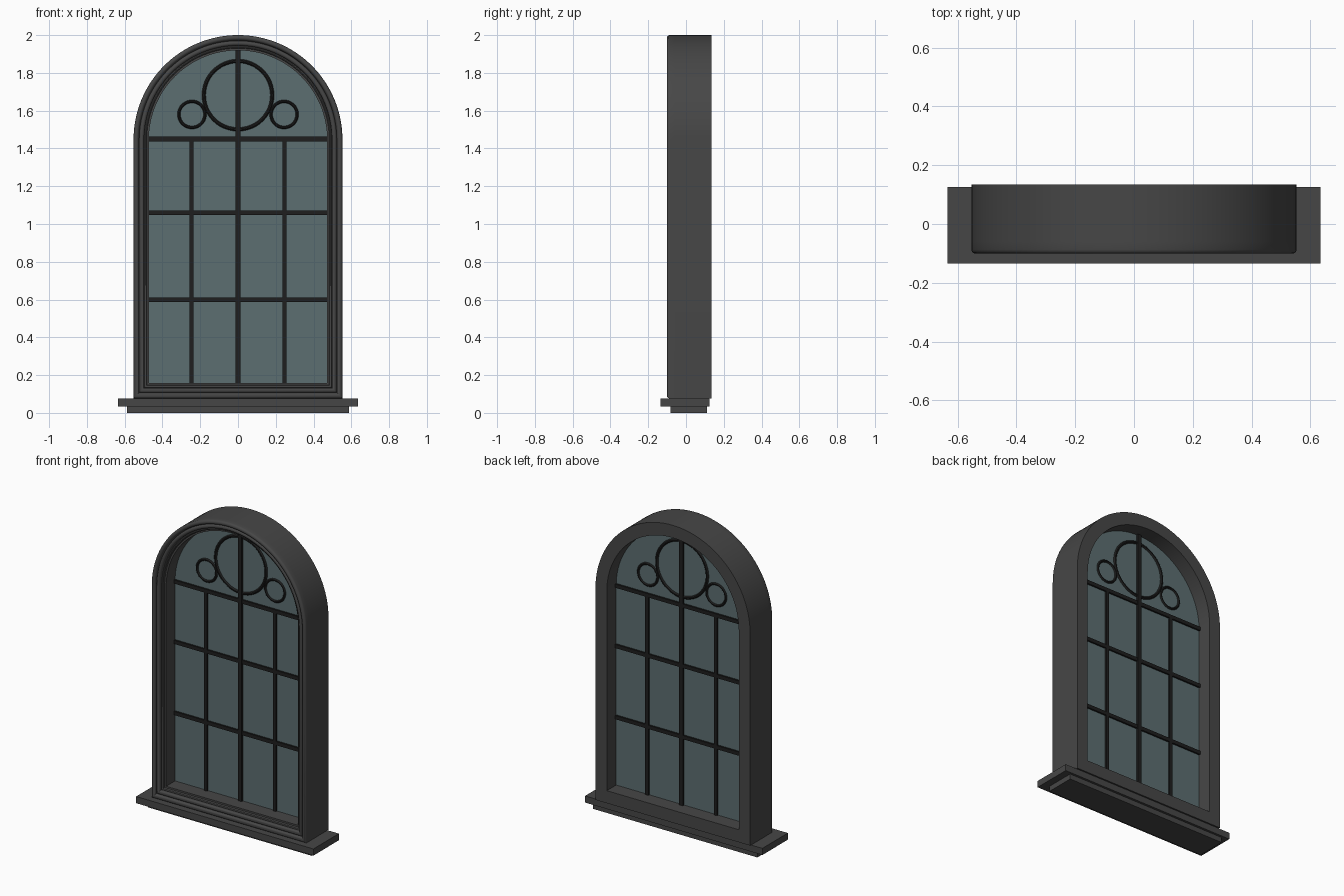
import bpy, bmesh, math

if "Cube" in bpy.data.objects:
    bpy.data.objects.remove(bpy.data.objects["Cube"])

R, ZC, Z0 = 0.553, 1.447, 0.077   # outer half width, arch centre, frame bottom
GLASS_Y = 0.035


def material(name, rgb):
    m = bpy.data.materials.new(name)
    m.diffuse_color = (*rgb, 1)
    m.use_nodes = True
    m.node_tree.nodes["Principled BSDF"].inputs["Base Color"].default_value = m.diffuse_color
    return m


FRAME = material("charcoal frame", (0.062, 0.062, 0.062))
BAR = material("black glazing bar", (0.013, 0.013, 0.013))
GLASS = material("grey teal glass", (0.108, 0.158, 0.165))


def finish(bm, name, mat, smooth=False):
    bmesh.ops.recalc_face_normals(bm, faces=bm.faces)
    me = bpy.data.meshes.new(name)
    bm.to_mesh(me)
    bm.free()
    me.materials.append(mat)
    ob = bpy.data.objects.new(name, me)
    bpy.context.collection.objects.link(ob)
    if smooth:
        bpy.ops.object.select_all(action='DESELECT')
        bpy.context.view_layer.objects.active = ob
        ob.select_set(True)
        bpy.ops.object.shade_smooth_by_angle(angle=math.radians(35))
    return ob


def box(name, mat, x, y, z):
    bm = bmesh.new()
    bmesh.ops.create_cube(bm, size=1)
    for v in bm.verts:
        v.co = [r[0] if c < 0 else r[1] for c, r in zip(v.co, (x, y, z))]
    return finish(bm, name, mat)


def arch(u, n=64):
    """Arched outline, moved inward by u."""
    r = R - u
    pts = [(-r, Z0 + u), (r, Z0 + u)]
    return pts + [(r * math.cos(math.pi * i / n), ZC + r * math.sin(math.pi * i / n))
                  for i in range(n + 1)]


def sweep(name, mat, profile):
    """Run a closed (inset, y) profile round the arched outline."""
    bm = bmesh.new()
    loops = [[bm.verts.new((x, y, z)) for x, z in arch(u)] for u, y in profile]
    for a, b in zip(loops, loops[1:] + loops[:1]):
        for i in range(len(a)):
            j = (i + 1) % len(a)
            bm.faces.new((a[i], a[j], b[j], b[i]))
    return finish(bm, name, mat, True)


def arc(cu, cy, r, a0, a1, n=6):
    return [(cu + r * math.cos(math.radians(a0 + (a1 - a0) * i / n)),
             cy + r * math.sin(math.radians(a0 + (a1 - a0) * i / n))) for i in range(n + 1)]


# Deep frame body and the moulding on its front
sweep("frame_body", FRAME, [(0, -0.06), (0, 0.135), (0.081, 0.135), (0.081, -0.06)])
moulding = [(0, -0.06)]
moulding += arc(0.014, -0.087, 0.014, 180, 360)      # outer bead
moulding += arc(0.043, -0.080, 0.013, 180, 360)      # middle bead
moulding += arc(0.063, -0.068, 0.007, 180, 360, 4)   # inner bead
moulding += [(0.070, -0.06)]
sweep("front_moulding", FRAME, moulding)

# Two-step sill
box("sill_top", FRAME, (-0.634, 0.634), (-0.135, 0.125), (0.034, 0.077))
box("sill_base", FRAME, (-0.587, 0.587), (-0.083, 0.110), (0, 0.034))

# Glass pane
bm = bmesh.new()
sides = [[bm.verts.new((x, y, z)) for x, z in arch(0.078)]
         for y in (GLASS_Y - 0.004, GLASS_Y + 0.004)]
for s in sides:
    bm.faces.new(s)
for i in range(len(sides[0])):
    j = (i + 1) % len(sides[0])
    bm.faces.new((sides[0][i], sides[0][j], sides[1][j], sides[1][i]))
finish(bm, "glass_pane", GLASS)

# Straight glazing bars
DEPTH = (GLASS_Y - 0.015, GLASS_Y + 0.015)
box("centre_bar", BAR, (-0.014, 0.014), (GLASS_Y - 0.017, GLASS_Y + 0.017), (0.15, 1.93))
for side in (-1, 1):
    box("side_bar", BAR, (side * 0.246 - 0.011, side * 0.246 + 0.011), DEPTH, (0.15, 1.45))
for z in (0.60, 1.06, 1.45):
    box("cross_bar", BAR, (-0.478, 0.478), DEPTH, (z - 0.012, z + 0.012))


# Round tracery in the arch
def ring(name, x, z, r, t, n=48, m=10):
    bm = bmesh.new()
    g = []
    for i in range(n):
        a = 2 * math.pi * i / n
        row = []
        for k in range(m):
            b = 2 * math.pi * k / m
            rr = r + t * math.cos(b)
            row.append(bm.verts.new((x + rr * math.cos(a), GLASS_Y + 0.013 * math.sin(b),
                                     z + rr * math.sin(a))))
        g.append(row)
    for i in range(n):
        for k in range(m):
            p, q = g[i], g[(i + 1) % n]
            bm.faces.new((p[k], q[k], q[(k + 1) % m], p[(k + 1) % m]))
    return finish(bm, name, BAR, True)


ring("large_ring", 0, 1.682, 0.181, 0.011)
for side in (-1, 1):
    ring("small_ring", side * 0.244, 1.58, 0.069, 0.009)
